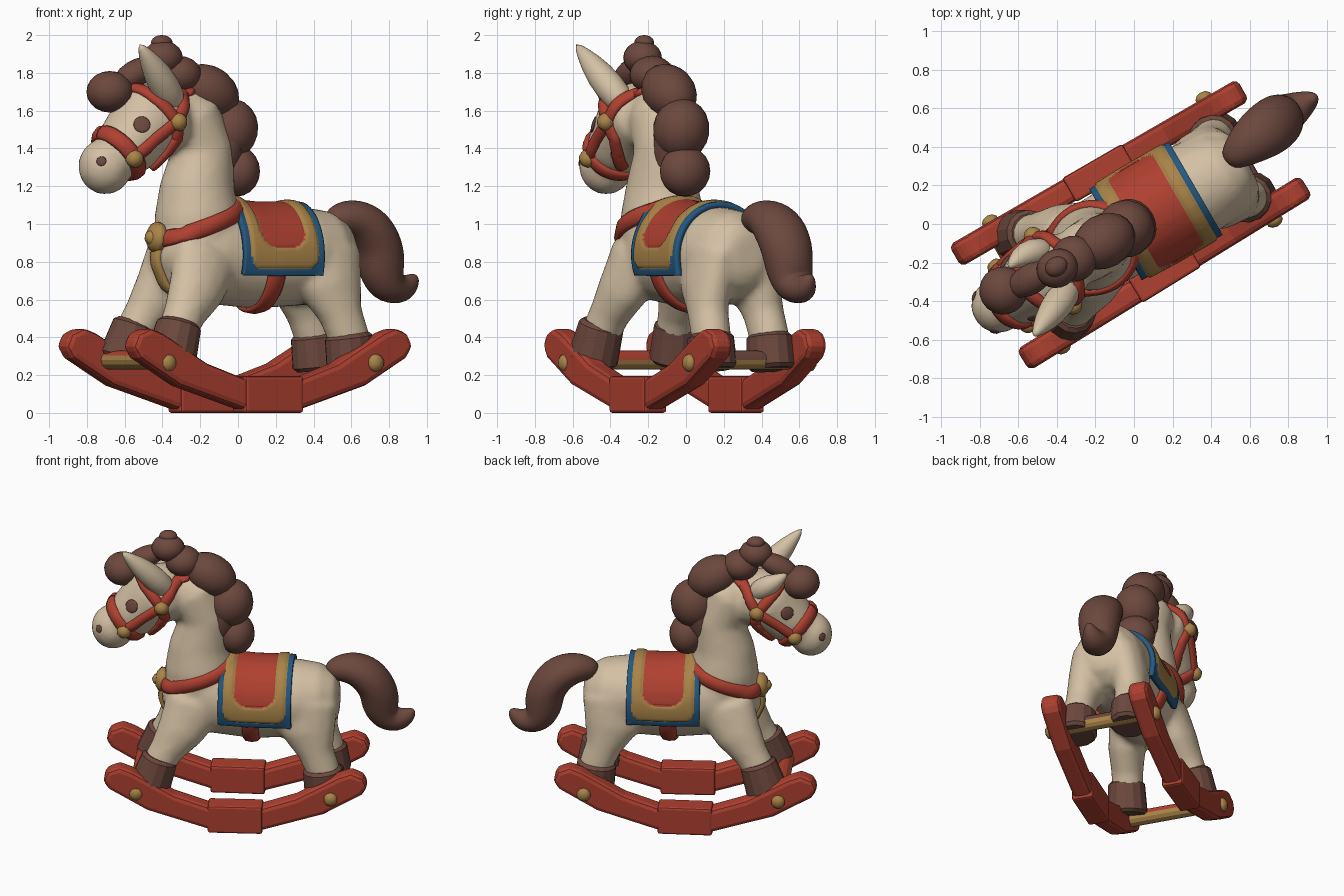
import bpy, bmesh, math
from mathutils import Vector, Matrix
from mathutils.bvhtree import BVHTree

cube = bpy.data.objects.get("Cube")
if cube:
    bpy.data.objects.remove(cube)


def material(name, *rgb):
    m = bpy.data.materials.new(name)
    m.use_nodes = True
    m.diffuse_color = (*rgb, 1)
    m.node_tree.nodes["Principled BSDF"].inputs["Base Color"].default_value = (*rgb, 1)
    return m


CREAM = material("cream", .66, .53, .37)
RED = material("red", .43, .052, .03)
BROWN = material("brown", .15, .065, .047)
GOLD = material("gold", .4, .23, .065)
BLUE = material("blue", .018, .1, .22)
parts = []


def finish(name, bm, *mats, smooth=True):
    bmesh.ops.recalc_face_normals(bm, faces=bm.faces[:])
    me = bpy.data.meshes.new(name)
    bm.to_mesh(me)
    bm.free()
    for m in mats:
        me.materials.append(m)
    for p in me.polygons:
        p.use_smooth = smooth
    ob = bpy.data.objects.new(name, me)
    bpy.context.collection.objects.link(ob)
    parts.append(ob)
    return ob


def loft(bm, rings):
    rows = [[bm.verts.new(p) for p in r] for r in rings]
    n = len(rows[0])
    for a, b in zip(rows, rows[1:]):
        for j in range(n):
            bm.faces.new((a[j], a[(j + 1) % n], b[(j + 1) % n], b[j]))
    bm.faces.new(rows[0])
    bm.faces.new(rows[-1])


def section(c, s, n, a, b, sides):
    angles = [2 * math.pi * k / sides for k in range(sides)]
    return [c + s * (a * math.cos(t)) + n * (b * math.sin(t)) for t in angles]


def limb(bm, stations, flip=1, sides=14):
    """Tube through (length, side, height, radius in profile, radius sideways)."""
    pts = [Vector((s[0], s[1] * flip, s[2])) for s in stations]
    rings = []
    for i, s in enumerate(stations):
        t = (pts[min(i + 1, len(pts) - 1)] - pts[max(i - 1, 0)]).normalized()
        side = Vector((0, 1, 0))
        side = (side - t * side.dot(t)).normalized()
        rings.append(section(pts[i], side, t.cross(side), s[-1], s[3], sides))
    loft(bm, rings)


def ball(bm, c, r, turn=None, seg=20):
    m = Matrix.Translation(c) @ (turn or Matrix()) @ Matrix.Diagonal((*r, 1))
    bmesh.ops.create_uvsphere(bm, u_segments=seg, v_segments=seg // 2, radius=1, matrix=m)


# Horse: torso, neck, head and legs fused into one skin
FRONT_LEG = [(-.27, .14, .84, .2, .11), (-.36, .18, .65, .16, .12),
             (-.45, .21, .52, .115, .105), (-.53, .235, .38, .105, .105)]
REAR_LEG = [(.47, .12, .86, .2, .12), (.47, .15, .68, .19, .12),
            (.53, .17, .52, .12, .105), (.59, .18, .36, .11, .105)]
bm = bmesh.new()
limb(bm, [(-.48, 0, .9, .1, .1), (-.4, 0, .88, .22, .19), (-.2, 0, .85, .27, .24),
          (.1, 0, .82, .27, .25), (.4, 0, .83, .26, .25), (.55, 0, .84, .23, .22),
          (.64, 0, .84, .17, .16), (.67, 0, .84, .1, .1)], sides=24)
limb(bm, [(-.23, 0, .85, .25, .22), (-.25, 0, 1.05, .23, .22), (-.25, 0, 1.2, .2, .19),
          (-.22, 0, 1.4, .17, .165), (-.3, 0, 1.58, .17, .16), (-.38, 0, 1.64, .11, .11)], sides=20)
limb(bm, [(-.34, 0, 1.62, .1, .1), (-.42, 0, 1.58, .19, .19), (-.56, 0, 1.54, .21, .2),
          (-.7, -.01, 1.4, .165, .175), (-.79, -.015, 1.33, .12, .13)], sides=20)
ball(bm, (-.82, -.015, 1.305), (.145, .145, .15))
for f in (1, -1):
    limb(bm, FRONT_LEG, f)
    limb(bm, REAR_LEG, f)
horse = finish("horse_body", bm, CREAM)
rm = horse.modifiers.new("skin", "REMESH")
rm.mode = "VOXEL"
rm.voxel_size = .022
rm.use_smooth_shade = True
sm = horse.modifiers.new("soften", "SMOOTH")
sm.factor = .5
sm.iterations = 6
bpy.context.view_layer.update()
skin = BVHTree.FromObject(horse, bpy.context.evaluated_depsgraph_get())


def snap(p):
    hit = skin.find_nearest(Vector(p))
    return hit[0], hit[1]


# Hooves
for label, top, base in (("front", (-.49, .23, .48, .12, .12), (-.56, .25, .27, .14, .135)),
                         ("rear", (.57, .18, .42, .13, .12), (.595, .18, .23, .14, .13))):
    for f, side in ((1, "right"), (-1, "left")):
        bm = bmesh.new()
        limb(bm, [top, base], f)
        finish(f"{label}_{side}_hoof", bm, BROWN, smooth=False).modifiers.new("edge", "BEVEL").width = .02

# Ears
for name, path in (("left_ear", [(-.43, -.1, 1.6, .07), (-.54, -.16, 1.73, .09),
                                 (-.65, -.205, 1.85, .065), (-.745, -.245, 1.955, .012)]),
                   ("right_ear", [(-.44, .1, 1.62, .06), (-.53, .14, 1.7, .08),
                                  (-.61, .15, 1.75, .055), (-.68, .13, 1.8, .01)])):
    bm = bmesh.new()
    limb(bm, path)
    finish(name, bm, CREAM).modifiers.new("round", "SUBSURF").levels = 1

# Mane and forelock lumps
bm = bmesh.new()
for u, v, z, a, b, c, tilt in (
        (-.46, 0, 1.88, .11, .1, .09, 0), (-.46, .01, 1.96, .06, .05, .04, 0),
        (-.61, .02, 1.8, .14, .08, .07, -25), (-.76, .04, 1.7, .125, .125, .11, 0),
        (-.36, 0, 1.79, .12, .12, .1, 0), (-.18, 0, 1.7, .18, .14, .135, 30),
        (-.05, 0, 1.5, .15, .15, .165, 15), (-.01, 0, 1.28, .12, .14, .135, 0),
        (-.1, 0, 1.42, .12, .13, .26, 15)):
    ball(bm, (u, v, z), (a, b, c), Matrix.Rotation(math.radians(tilt), 4, "Y"))
finish("mane", bm, BROWN)

# Tail
bm = bmesh.new()
limb(bm, [(.58, .04, 1.0, .05), (.64, .05, 1.03, .085, .09), (.745, .07, 1.035, .11, .13),
          (.85, .08, .98, .13, .15), (.92, .09, .87, .13, .145), (.93, .095, .76, .13, .13),
          (.97, .1, .67, .11, .11), (1.05, .1, .65, .085, .085), (1.11, .1, .68, .06, .055),
          (1.15, .1, .73, .02)])
finish("tail", bm, BROWN).modifiers.new("round", "SUBSURF").levels = 2


# Straps laid over the skin
def strap(name, path, mat, width=.036):
    hits = [snap(p) for p in path]
    n, rings = len(hits), []
    for i, (p, up) in enumerate(hits):
        t = (hits[min(i + 1, n - 1)][0] - hits[max(i - 1, 0)][0]).normalized()
        rings.append(section(p + up * .006, t.cross(up).normalized(), up, width, .024, 8))
    bm = bmesh.new()
    loft(bm, rings)
    finish(name, bm, mat)


def hoop(u, z, du, dz, half_width, gap=0):
    """Loop in a plane spanned by the profile vector (du, dz) and the side axis, open by a gap at its start."""
    turns = [gap + (2 * math.pi - 2 * gap) * k / 48 for k in range(49)]
    return [(u + du * math.cos(t), half_width * math.sin(t), z + dz * math.cos(t)) for t in turns]


def fine(path, steps=8):
    pts = [Vector(p) for p in path]
    return [a.lerp(b, k / steps) for a, b in zip(pts, pts[1:]) for k in range(steps)] + [pts[-1]]


def across(path):
    return fine(path + [(u, -v, z) for u, v, z in path[-2::-1]])


TEMPLE, BIT = (-.485, .21, 1.54), (-.735, .18, 1.345)
strap("noseband", hoop(-.745, 1.37, -.1, .12, .17), RED, .045)
strap("chest_strap", hoop(-.27, 1.0, -.22, -.08, .22), RED, .046)
strap("girth", hoop(.1, .82, 0, .28, .25, gap=1.5), RED, .055)
strap("breast_strap", fine([(-.5, 0, .9), (-.46, 0, .74), (-.34, 0, .6)]), GOLD, .045)
strap("brow_band", across([TEMPLE, (-.6, .17, 1.68), (-.66, 0, 1.72)]), RED)
strap("crown_strap", across([TEMPLE, (-.41, .17, 1.66), (-.36, .08, 1.74), (-.36, 0, 1.78)]), RED)
for f, side in ((1, "right"), (-1, "left")):
    for label, path in (("cheek", [TEMPLE, (-.61, .2, 1.45), BIT]),
                        ("throat", [TEMPLE, (-.46, .2, 1.43), (-.49, .15, 1.35), (-.57, .06, 1.31)])):
        strap(f"{side}_{label}_strap", fine([(u, f * v, z) for u, v, z in path]), RED)


# Studs, medallion, eyes and nostrils set on the skin
def stud(name, at, mat, wide, tall, seg=10):
    p, n = snap(at)
    bm = bmesh.new()
    ball(bm, p + n * (.02 if tall > .01 else 0), (wide, wide, tall),
         n.to_track_quat("Z", "Y").to_matrix().to_4x4(), seg)
    finish(name, bm, mat)


stud("medallion", (-.5, 0, .93), GOLD, .085, .05)
stud("medallion_boss", (-.55, 0, .93), GOLD, .05, .07)
for f, side in ((1, "right"), (-1, "left")):
    for label, (u, v, z) in (("temple", TEMPLE), ("bit", BIT)):
        stud(f"{side}_{label}_stud", (u, f * v, z), GOLD, .05, .045)
    stud(f"{side}_eye", (-.69, f * .18, 1.53), BROWN, .045, .009, 16)
    stud(f"{side}_nostril", (-.9, f * .1 - .015, 1.33), BROWN, .027, .007, 12)

# Saddle: draped blanket with a blue hem, a gold roll and a rounded red seat
bm = bmesh.new()
NU, NT, REACH, AXIS = 48, 120, math.radians(110), .82
U0, U1 = -.11, .37


def band(i, j):
    along = min(i, NU - i) * (U1 - U0) / NU
    down = min(j, NT - j) * 2 * REACH * .27 / NT
    if math.hypot(max(0, .1 - along), max(0, .1 - down)) > .055:
        return 0
    return 1 if math.hypot(max(0, .2 - along) / .105, max(0, .25 - down) / .11) > 1 else 2


grid = []
for i in range(NU + 1):
    u = U0 + (U1 - U0) * i / NU
    row = []
    for j in range(NT + 1):
        t = REACH * (2 * j / NT - 1)
        d = Vector((0, math.sin(t), math.cos(t)))
        c = Vector((u, 0, AXIS))
        hit = skin.ray_cast(c + d * .34, -d, .3)
        r = min((hit[0] - c).length if hit[0] else .29, .29)
        row.append(bm.verts.new(c + d * (r + (.014, .024, .014)[band(i, j)])))
    grid.append(row)
for i in range(NU):
    for j in range(NT):
        f = bm.faces.new((grid[i][j], grid[i + 1][j], grid[i + 1][j + 1], grid[i][j + 1]))
        f.material_index = band(i + .5, j + .5)
saddle = finish("saddle", bm, BLUE, GOLD, RED)
sol = saddle.modifiers.new("padding", "SOLIDIFY")
sol.thickness = .035
sol.offset = 0

# Rockers: curved beam and thicker middle block, the left one slightly toed in
HALF = [(.18, .02), (.58, .145), (.83, .29), (.87, .35), (.84, .42), (.76, .45), (.68, .42), (.4, .26), (.18, .185)]
outline = HALF + [(-u, z) for u, z in reversed(HALF)]


def plank(name, profile, place, half_width, edge):
    bm = bmesh.new()
    face = bm.faces.new([bm.verts.new((u, -half_width, z)) for u, z in profile])
    out = bmesh.ops.extrude_face_region(bm, geom=[face])["geom"]
    bmesh.ops.translate(bm, vec=(0, 2 * half_width, 0),
                        verts=[g for g in out if isinstance(g, bmesh.types.BMVert)])
    bm.transform(place)
    bevel = finish(name, bm, RED, smooth=False).modifiers.new("edge", "BEVEL")
    bevel.width = edge
    bevel.segments = 2


for side, u, v, turn in (("right", -.025, .32, 0), ("left", .01, -.3, 1.6)):
    place = Matrix.Translation((u, v, 0)) @ Matrix.Rotation(math.radians(turn), 4, "Z")
    plank(f"{side}_rocker", outline, place, .065, .03)
    plank(f"{side}_rocker_block", [(-.18, 0), (.18, 0), (.18, .195), (-.18, .195)], place, .072, .015)

# Cross bars: gold with painted tops, and their end bolts
for u, label, paint, way in ((-.64, "front", RED, Vector((.3, 0, .95))), (.64, "rear", BROWN, Vector((0, 0, 1)))):
    bm = bmesh.new()
    bar = Matrix.Translation((u, 0, .28)) @ Matrix.Rotation(math.pi / 2, 4, "X")
    bmesh.ops.create_cone(bm, cap_ends=True, segments=12, radius1=.05, radius2=.05, depth=.6, matrix=bar)
    bm.normal_update()
    for face in bm.faces:
        face.material_index = int(face.normal.dot(way) > .1)
    finish(f"{label}_cross_bar", bm, GOLD, paint, smooth=False)
    for side, v in (("right", .385), ("left", -.37 + .02 * (u > 0))):
        bm = bmesh.new()
        ball(bm, (u, v, .265), (.048, .035, .048), seg=10)
        finish(f"{label}_{side}_bolt", bm, GOLD)

# Turn the whole toy on its base
for ob in parts:
    ob.rotation_euler.z = math.radians(30)
